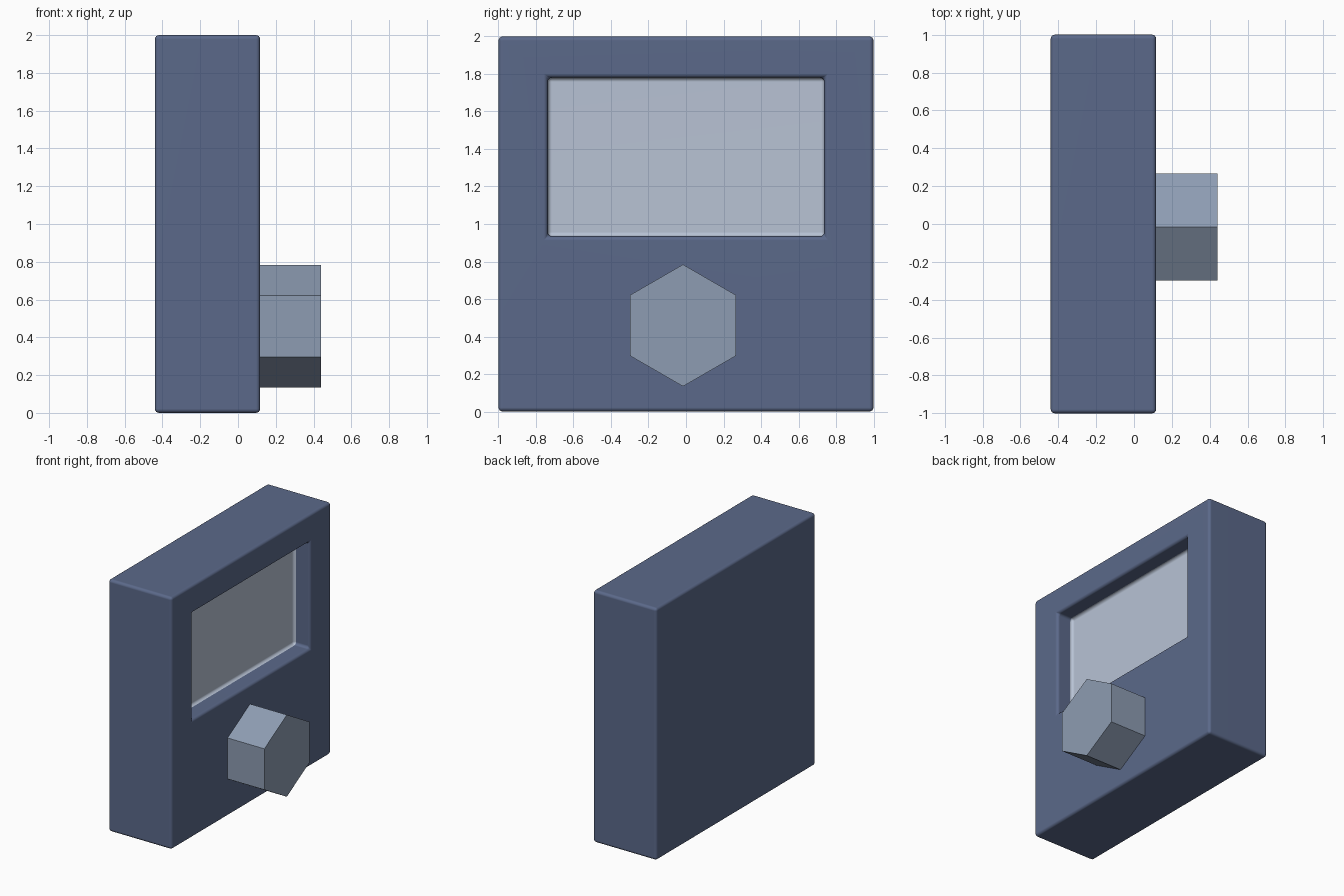
import bpy, bmesh, math

if "Cube" in bpy.data.objects:
    bpy.data.objects.remove(bpy.data.objects["Cube"])

BACK, FRONT = -0.44, 0.117      # body thickness along x
WIN_W, WIN_LO, WIN_HI = 0.737, 0.935, 1.78
FLOOR = FRONT - 0.145           # screen depth
BEVEL = 0.022


def material(name, rgb):
    lin = [(c / 255 / 12.92) if c < 11 else ((c / 255 + 0.055) / 1.055) ** 2.4 for c in rgb]
    m = bpy.data.materials.new(name)
    m.diffuse_color = (*lin, 1)
    m.use_nodes = True
    m.node_tree.nodes["Principled BSDF"].inputs["Base Color"].default_value = m.diffuse_color
    return m


def add_object(name, bm, *mats):
    me = bpy.data.meshes.new(name)
    bmesh.ops.recalc_face_normals(bm, faces=bm.faces)
    bm.to_mesh(me)
    bm.free()
    for m in mats:
        me.materials.append(m)
    ob = bpy.data.objects.new(name, me)
    bpy.context.collection.objects.link(ob)
    return ob


casing = material("slate blue casing", (91, 105, 138))
pale = material("pale grey screen", (184, 195, 213))
knob_grey = material("blue grey knob", (141, 156, 178))

# Casing: a box with a recessed window in its +x face
bm = bmesh.new()
bmesh.ops.create_cube(bm, size=2)
for v in bm.verts:
    v.co.x = FRONT if v.co.x > 0 else BACK
    v.co.z += 1
face = max(bm.faces, key=lambda f: f.calc_center_median().x)
for x in (FRONT, FLOOR):
    bmesh.ops.inset_region(bm, faces=[face], thickness=0.1, use_even_offset=True)
    mid = face.calc_center_median().z
    for v in face.verts:
        v.co = (x, math.copysign(WIN_W, v.co.y), WIN_HI if v.co.z > mid else WIN_LO)
bmesh.ops.recalc_face_normals(bm, faces=bm.faces)

# Round every sharp edge
sharp = [e for e in bm.edges if e.calc_face_angle(0) > 1]
bmesh.ops.bevel(bm, geom=sharp, offset=BEVEL, offset_type='OFFSET', segments=4,
                profile=0.5, affect='EDGES', clamp_overlap=True)

# Screen colour on the recess floor and its fillet
for f in bm.faces:
    f.smooth = True
    c = f.calc_center_median()
    inside = abs(c.y) < WIN_W + 0.001 and WIN_LO - 0.001 < c.z < WIN_HI + 0.001
    if inside and FLOOR - 0.01 < c.x < FLOOR + BEVEL + 0.001:
        f.material_index = 1
body = add_object("casing", bm, casing, pale)
wn = body.modifiers.new("weighted normals", 'WEIGHTED_NORMAL')
wn.keep_sharp = True

# Knob: flat-sided hexagonal prism
bm = bmesh.new()
ring = [bm.verts.new((0.10, -0.016 + 0.325 * math.sin(k * math.pi / 3),
                      0.459 + 0.325 * math.cos(k * math.pi / 3))) for k in range(6)]
tip = [bm.verts.new((0.44, v.co.y, v.co.z)) for v in ring]
bm.faces.new(ring)
bm.faces.new(tip)
for i in range(6):
    j = (i + 1) % 6
    bm.faces.new((ring[i], ring[j], tip[j], tip[i]))
add_object("hexagonal_knob", bm, knob_grey)
